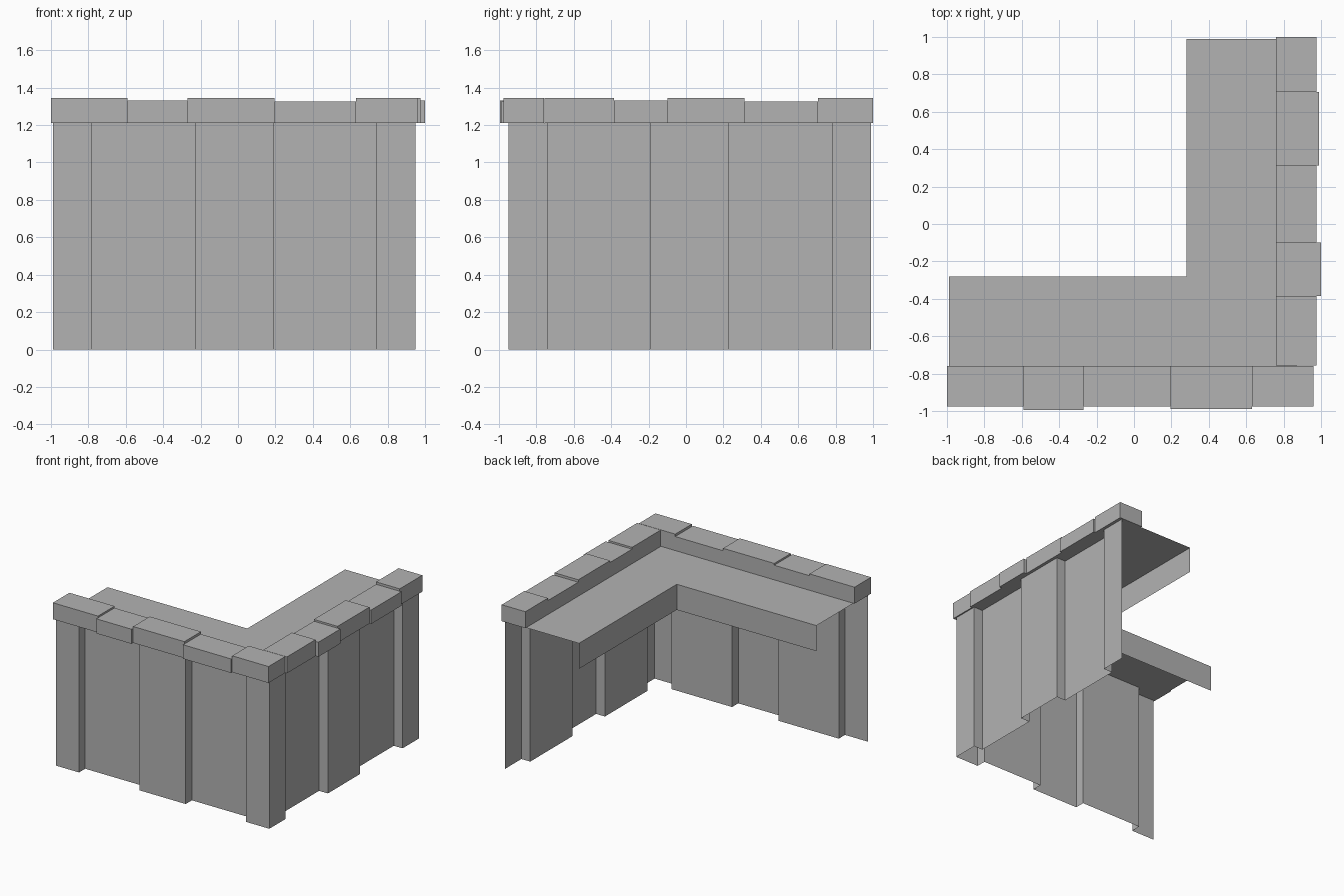
import bpy, bmesh
from mathutils import Matrix

cube = bpy.data.objects.get("Cube")
if cube:
    bpy.data.objects.remove(cube, do_unlink=True)

stone = bpy.data.materials.new("grey_stone")
stone.use_nodes = True
GREY = (0.45, 0.45, 0.45, 1)
stone.diffuse_color = GREY
stone.node_tree.nodes["Principled BSDF"].inputs["Base Color"].default_value = GREY

DECK_Z = 1.21      # top of wall and walkway
LIP_Z = 1.0        # lower edge of walkway lip
OUT, RECESS = 0.95, 0.87


def finish(name, bm):
    mesh = bpy.data.meshes.new(name)
    bm.to_mesh(mesh)
    bm.free()
    mesh.materials.append(stone)
    obj = bpy.data.objects.new(name, mesh)
    bpy.context.collection.objects.link(obj)
    return obj


def curtain(bm, path, low, high):
    """Raise a plan path into an open sheet."""
    bottom = [bm.verts.new((x, y, low)) for x, y in path]
    top = [bm.verts.new((x, y, high)) for x, y in path]
    for i in range(len(path) - 1):
        bm.faces.new((bottom[i], bottom[i + 1], top[i + 1], top[i]))
    return top


def across(path):
    """Reflect a plan path over the corner diagonal."""
    return [(-y, -x) for x, y in reversed(path)]


# Outer wall: alternating piers and recessed panels, turned around the corner
half = [(-0.99, -OUT)]
for i, x in enumerate((-0.78, -0.23, 0.19, 0.74)):
    depths = (OUT, RECESS) if i % 2 == 0 else (RECESS, OUT)
    half += [(x, -d) for d in depths]
bm = bmesh.new()
curtain(bm, half + [(OUT, -OUT)] + across(half), 0, DECK_Z)
finish("outer_wall", bm)

# Walkway: L-shaped deck with a hanging lip on the inner edge
bm = bmesh.new()
lip = curtain(bm, [(0.28, 0.99), (0.28, -0.28), (-0.99, -0.28)], LIP_Z, DECK_Z)
rim = [bm.verts.new((x, y, DECK_Z)) for x, y in
       ((-0.99, -RECESS), (RECESS, -RECESS), (RECESS, 0.99))]
left_end, corner, right_end = rim
bm.faces.new((lip[1], lip[2], left_end, corner))
bm.faces.new((lip[0], lip[1], corner, right_end))
bmesh.ops.recalc_face_normals(bm, faces=bm.faces)
if next(f for f in bm.faces if corner in f.verts).normal.z < 0:
    bmesh.ops.reverse_faces(bm, faces=bm.faces)
finish("walkway", bm)


# Coping stones: (start, end, outer reach, top height) along each arm
def coping(name, x0, x1, y0, y1, top):
    bm = bmesh.new()
    size = Matrix.Diagonal((x1 - x0, y1 - y0, top - DECK_Z, 1))
    place = Matrix.Translation(((x0 + x1) / 2, (y0 + y1) / 2, (top + DECK_Z) / 2))
    bmesh.ops.create_cube(bm, size=1, matrix=place @ size)
    finish(name, bm)


INNER = 0.76
front_stones = [(-1.0, -0.59, 0.975, 1.345), (-0.59, -0.27, 0.995, 1.33),
                (-0.27, 0.195, 0.975, 1.345), (0.195, 0.63, 0.99, 1.325),
                (0.63, 0.96, 0.975, 1.345)]
side_stones = [(-0.757, -0.385, 0.975, 1.345), (-0.385, -0.1, 1.0, 1.33),
               (-0.1, 0.313, 0.975, 1.345), (0.313, 0.707, 0.99, 1.325),
               (0.707, 1.0, 0.975, 1.345)]
for i, (a, b, reach, top) in enumerate(front_stones, 1):
    coping(f"front_coping_stone_{i}", a, b, -reach, -INNER, top)
for i, (a, b, reach, top) in enumerate(side_stones, 1):
    coping(f"side_coping_stone_{i}", INNER, reach, a, b, top)
